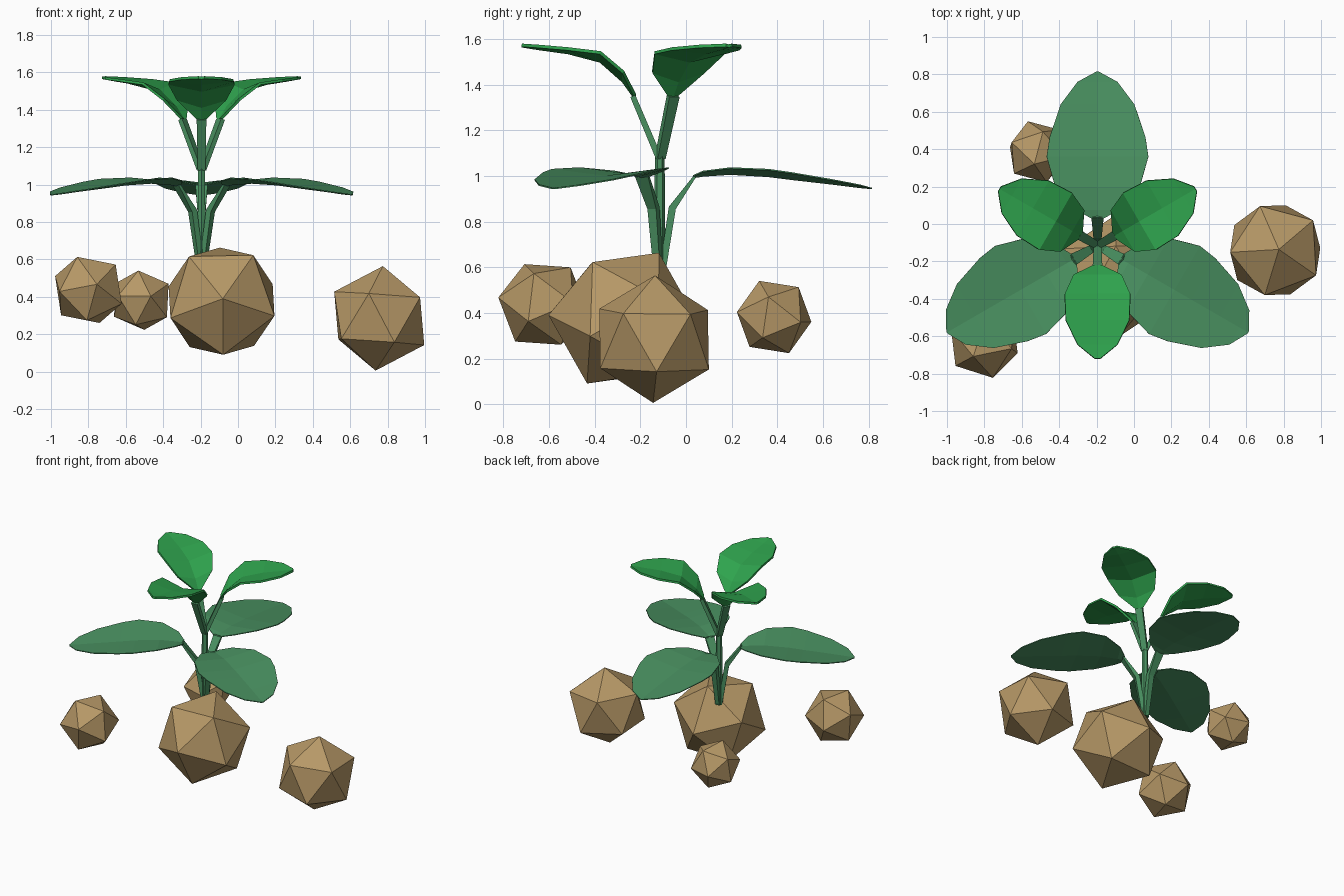
import bpy, bmesh, math
from mathutils import Vector, Matrix

if "Cube" in bpy.data.objects:
    bpy.data.objects.remove(bpy.data.objects["Cube"])

AXIS = Vector((-0.195, -0.115, 0))   # plant centre line


def material(name, rgb):
    m = bpy.data.materials.new(name)
    m.diffuse_color = (*rgb, 1)
    m.use_nodes = True
    m.node_tree.nodes["Principled BSDF"].inputs["Base Color"].default_value = m.diffuse_color
    return m


TAN = material("tuber_tan", (0.47, 0.315, 0.135))
DARK = material("muted_green", (0.068, 0.285, 0.12))
BRIGHT = material("bright_green", (0.028, 0.366, 0.075))


def finish(bm, name, mat):
    bmesh.ops.recalc_face_normals(bm, faces=bm.faces)
    me = bpy.data.meshes.new(name)
    bm.to_mesh(me)
    bm.free()
    me.materials.append(mat)
    ob = bpy.data.objects.new(name, me)
    bpy.context.collection.objects.link(ob)
    return ob


def tuber(name, centre, radius, pole, ring):
    """Icosahedron with one vertex along pole and a neighbour towards ring."""
    z = Vector(pole).normalized()
    x = Vector(ring)
    x = (x - z * x.dot(z)).normalized()
    y = z.cross(x)
    rot = Matrix((x, y, z)).transposed().to_4x4()
    bm = bmesh.new()
    bmesh.ops.create_icosphere(bm, subdivisions=1, radius=radius,
                               matrix=Matrix.Translation(centre) @ rot)
    finish(bm, name, TAN)


def place(r, s, z, ang):
    """Radial distance r, sideways offset s, height z, turned by ang."""
    c, n = math.cos(ang), math.sin(ang)
    return AXIS + Vector((r * c - s * n, r * n + s * c, z))


def stalk(name, path, ang):
    """Four-sided stalk; path rows are (r, z, half width, half thickness)."""
    bm = bmesh.new()
    rings = []
    for i, (r, z, w, t) in enumerate(path):
        a, b = path[max(i - 1, 0)], path[min(i + 1, len(path) - 1)]
        d = Vector((b[0] - a[0], b[1] - a[1])).normalized()
        pr, pz = -d.y * t, d.x * t
        rings.append([bm.verts.new(place(r + k * pr, s * w, z + k * pz, ang))
                      for k, s in ((1, 1), (1, -1), (-1, -1), (-1, 1))])
    for a, b in zip(rings, rings[1:]):
        for i in range(4):
            j = (i + 1) % 4
            bm.faces.new((a[i], a[j], b[j], b[i]))
    bm.faces.new(rings[0])
    bm.faces.new(rings[-1])
    finish(bm, name, DARK)


def leaf(name, rows, ang, mat, thick):
    """Folded blade; rows are (r, midrib z, half width, edge z)."""
    bm = bmesh.new()
    grid = [[bm.verts.new(place(r, s * w, ze if s else zm, ang)) for s in (-1, 0, 1)]
            for r, zm, w, ze in rows]
    for a, b in zip(grid, grid[1:]):
        for i in (0, 1):
            bm.faces.new((a[i], a[i + 1], b[i + 1], b[i]))
    ob = finish(bm, name, mat)
    sol = ob.modifiers.new("thickness", "SOLIDIFY")
    sol.thickness = thick
    sol.offset = 0


# tubers
tuber("main_tuber", (-0.088, -0.276, 0.377), 0.327, (0.02, -1, 0.04), (0.02, 0, -1))
a = math.radians(-105)
tuber("right_tuber", (0.755, -0.14, 0.285), 0.28, (0.07, 0.015, 1),
      (math.cos(a), math.sin(a), 0))
tuber("left_tuber", (-0.80, -0.627, 0.437), 0.203, (0.045, -0.193, 0.03), (-0.06, -0.08, 0.177))
tuber("back_tuber", (-0.517, 0.386, 0.382), 0.172, (-0.016, -0.066, 0.16), (0.051, -0.161, 0.016))

# central stem
bm = bmesh.new()
bmesh.ops.create_cone(bm, cap_ends=True, segments=6, radius1=0.026, radius2=0.021, depth=0.55,
                      matrix=Matrix.Translation(AXIS + Vector((0, 0, 0.835))))
finish(bm, "central_stem", DARK)

LOW_STALK = [(0.008, 0.56, 0.016, 0.014), (0.055, 0.86, 0.022, 0.016), (0.155, 1.0, 0.033, 0.006)]
LOW_LEAF = [(0.145, 0.993, 0.033, 1.0), (0.19, 1.0, 0.118, 1.02), (0.31, 1.008, 0.225, 1.035),
            (0.475, 0.998, 0.272, 1.028), (0.58, 0.985, 0.256, 1.013), (0.755, 0.965, 0.197, 0.983),
            (0.875, 0.95, 0.107, 0.96), (0.93, 0.945, 0.006, 0.945)]
TOP_STALK = [(0.004, 1.08, 0.02, 0.014), (0.118, 1.35, 0.026, 0.012)]
TOP_LEAF = [(0.11, 1.345, 0.026, 1.355), (0.16, 1.415, 0.13, 1.455), (0.26, 1.503, 0.176, 1.54),
            (0.40, 1.54, 0.17, 1.557), (0.53, 1.558, 0.107, 1.568), (0.605, 1.57, 0.015, 1.573)]

# two whorls of three leaves each
for i in range(3):
    low = math.radians(90 + 120 * i)
    top = math.radians(-90 + 120 * i)
    stalk(f"lower_stalk_{i + 1}", LOW_STALK, low)
    leaf(f"lower_leaf_{i + 1}", LOW_LEAF, low, DARK, 0.006)
    stalk(f"upper_stalk_{i + 1}", TOP_STALK, top)
    leaf(f"upper_leaf_{i + 1}", TOP_LEAF, top, BRIGHT, 0.014)
